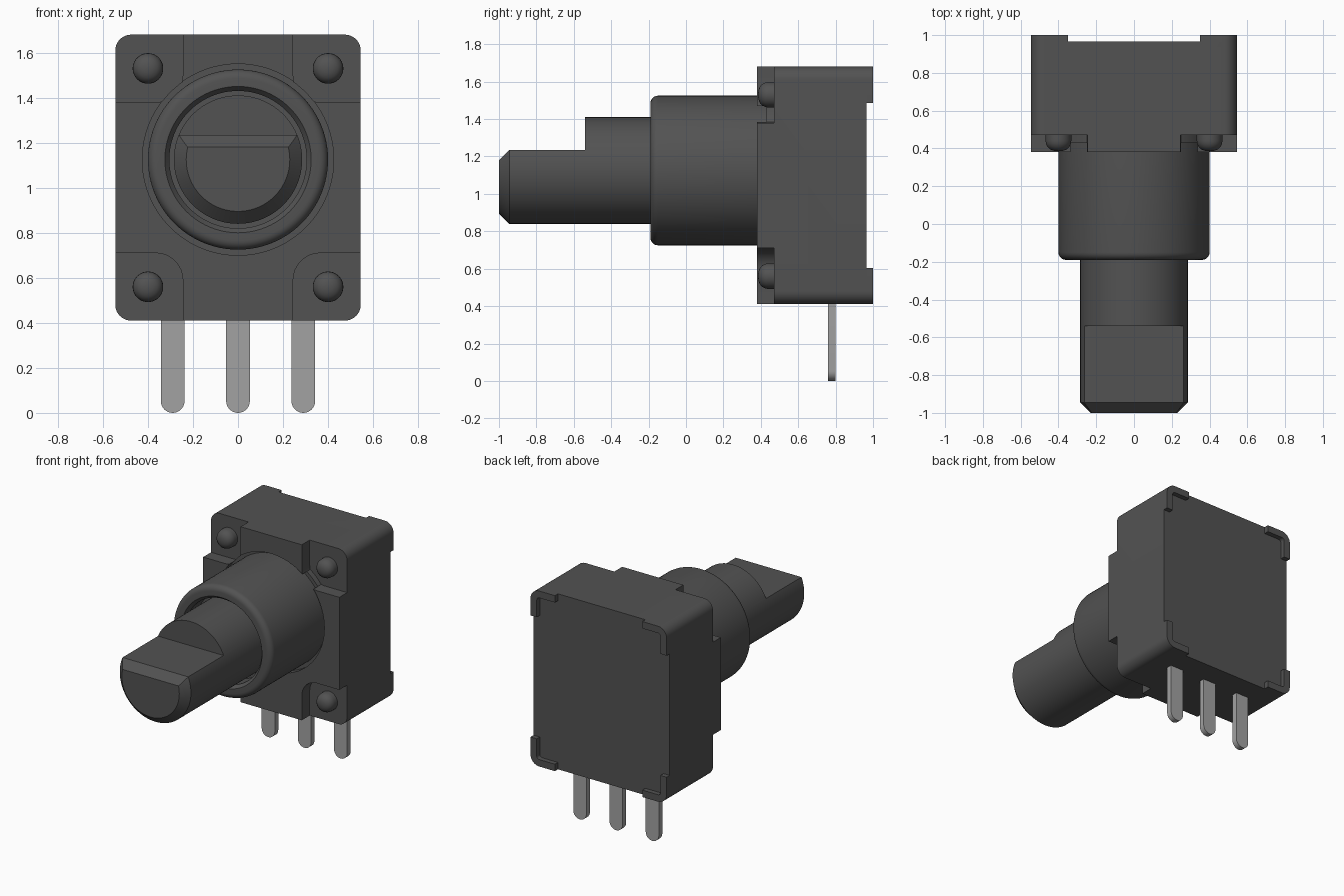
import bpy, bmesh, math
from mathutils import Vector

if "Cube" in bpy.data.objects:
    bpy.data.objects.remove(bpy.data.objects["Cube"], do_unlink=True)


def material(name, v):
    m = bpy.data.materials.new(name)
    m.use_nodes = True
    m.diffuse_color = (v, v, v, 1)
    bsdf = m.node_tree.nodes["Principled BSDF"]
    bsdf.inputs["Base Color"].default_value = (v, v, v, 1)
    bsdf.inputs["Roughness"].default_value = 0.6
    return m


DARK = material("dark grey plastic", 0.085)
METAL = material("pin grey metal", 0.36)
CZ = 1.125  # height of the shaft axis


def finish(name, bm, mat):
    bmesh.ops.remove_doubles(bm, verts=bm.verts, dist=1e-5)
    bmesh.ops.recalc_face_normals(bm, faces=bm.faces)
    me = bpy.data.meshes.new(name)
    bm.to_mesh(me)
    bm.free()
    me.materials.append(mat)
    ob = bpy.data.objects.new(name, me)
    bpy.context.collection.objects.link(ob)
    return ob


def rounded(corners, seg=8):
    """Outline from (x, z, radius) corners, each rounded by its radius."""
    out = []
    n = len(corners)
    for i, (x, z, r) in enumerate(corners):
        p = Vector((x, z))
        if r == 0:
            out.append(p)
            continue
        a = (Vector(corners[i - 1][:2]) - p).normalized()
        b = (Vector(corners[(i + 1) % n][:2]) - p).normalized()
        c = p + (a + b) * r  # right-angled corners only
        for k in range(seg + 1):
            t = k / seg * math.pi / 2
            out.append(c - b * r * math.cos(t) - a * r * math.sin(t))
    return out


def prism(name, pts, lo, hi, mat=DARK, axis="y"):
    """Outline in xz pushed along y, or outline in yz pushed along x."""
    bm = bmesh.new()
    place = (lambda p, d: (p[0], d, p[1])) if axis == "y" else (lambda p, d: (d, p[0], p[1]))
    a = [bm.verts.new(place(p, lo)) for p in pts]
    b = [bm.verts.new(place(p, hi)) for p in pts]
    bm.faces.new(a)
    bm.faces.new(b[::-1])
    for i in range(len(a)):
        j = (i + 1) % len(a)
        bm.faces.new((a[i], b[i], b[j], a[j]))
    return finish(name, bm, mat)


def lathe(name, profile, cx=0, cz=CZ, seg=96):
    """Closed (radius, y) profile turned about an axis along y."""
    bm = bmesh.new()
    vs = [bm.verts.new((cx + r, y, cz)) for r, y in profile]
    es = [bm.edges.new((vs[i], vs[i + 1])) for i in range(len(vs) - 1)]
    bmesh.ops.spin(bm, geom=vs + es, cent=(cx, 0, cz), axis=(0, 1, 0),
                   angle=2 * math.pi, steps=seg)
    return finish(name, bm, DARK)


def cut(ob, cutter):
    cutter.hide_render = True
    m = ob.modifiers.new("cut", "BOOLEAN")
    m.operation, m.solver, m.object = "DIFFERENCE", "EXACT", cutter
    bpy.context.view_layer.objects.active = ob
    bpy.ops.object.modifier_apply(modifier=m.name)
    bpy.data.objects.remove(cutter, do_unlink=True)


def smooth(ob):
    bpy.ops.object.select_all(action="DESELECT")
    ob.select_set(True)
    bpy.context.view_layer.objects.active = ob
    bpy.ops.object.shade_smooth_by_angle(angle=math.radians(30))


W, Z0, Z1 = 0.545, 0.41, 1.68
ZM = (Z0 + Z1) / 2
parts = []

# Housing block with four front pockets and a clearance hole for the bushing
body = prism("housing", rounded([(-W, Z0, .07), (W, Z0, .07), (W, Z1, .07), (-W, Z1, .07)]),
             0.38, 0.965)
for sx in (-1, 1):
    for zi, zo in ((0.71, 0.2), (1.38, 1.9)):
        cut(body, prism("pocket_cutter", rounded(
            [(sx * .245, zi, .12), (sx * .8, zi, 0), (sx * .8, zo, 0), (sx * .245, zo, 0)]),
            0.2, 0.47))
cut(body, lathe("clearance_cutter", [(0, 0.2), (0.425, 0.2), (0.425, 0.43), (0, 0.43)]))
parts.append(body)

# Flange at the root of the bushing
parts.append(lathe("bushing_flange", [(0, 0.43), (0.425, 0.43), (0.425, 0.5), (0, 0.5)]))

# Bushing with rounded rim and open bore
rim = [(0.36 + 0.04 * math.sin(t * math.pi / 12), -0.15 - 0.04 * math.cos(t * math.pi / 12))
       for t in range(7)]
parts.append(lathe("bushing", [(0, -0.05), (0.305, -0.05), (0.305, -0.165), (0.325, -0.19)]
                   + rim + [(0.40, 0.45), (0, 0.45)]))

# Shaft with chamfered tip and a flat on its upper side
shaft = lathe("shaft", [(0, -1), (0.23, -1), (0.285, -0.945), (0.285, 0.0), (0, 0.0)])
cut(shaft, prism("flat_cutter", [(-1.1, 1.6), (-0.54, 1.6), (-0.54, 1.235), (-0.945, 1.235),
                                 (-1.1, 1.08)], -0.5, 0.5, axis="x"))
parts.append(shaft)

for sx, side in ((-1, "right"), (1, "left")):
    for sz, level in ((-1, "lower"), (1, "upper")):
        # Domed rivet heads in the pockets
        parts.append(lathe(f"rivet_{level}_{side}",
                           [(0, 0.385), (0.022, 0.387), (0.042, 0.394), (0.057, 0.407),
                            (0.066, 0.425), (0.068, 0.44), (0.068, 0.48), (0, 0.48)],
                           sx * 0.40, ZM + sz * 0.485, 40))
        # L-shaped standoff feet on the back corners
        H, t, arm = (Z1 - Z0) / 2, 0.05, 0.195
        shape = [(W, H, .07), (W, H - arm, 0), (W - t, H - arm, 0), (W - t, H - t, .02),
                 (W - arm, H - t, 0), (W - arm, H, 0)]
        pts = rounded([(sx * x, ZM + sz * z, r) for x, z, r in shape])
        parts.append(prism(f"foot_{level}_{side}", pts, 0.96, 1.0))

# Three terminal pins with round ends
for x, label in ((-0.29, "right"), (0, "middle"), (0.29, "left")):
    r = 0.0525
    end = [(x - r * math.cos(k * math.pi / 16), r - r * math.sin(k * math.pi / 16))
           for k in range(17)]
    parts.append(prism(f"pin_{label}", end + [(x + r, 0.45), (x - r, 0.45)], 0.76, 0.80, METAL))

for p in parts:
    smooth(p)
